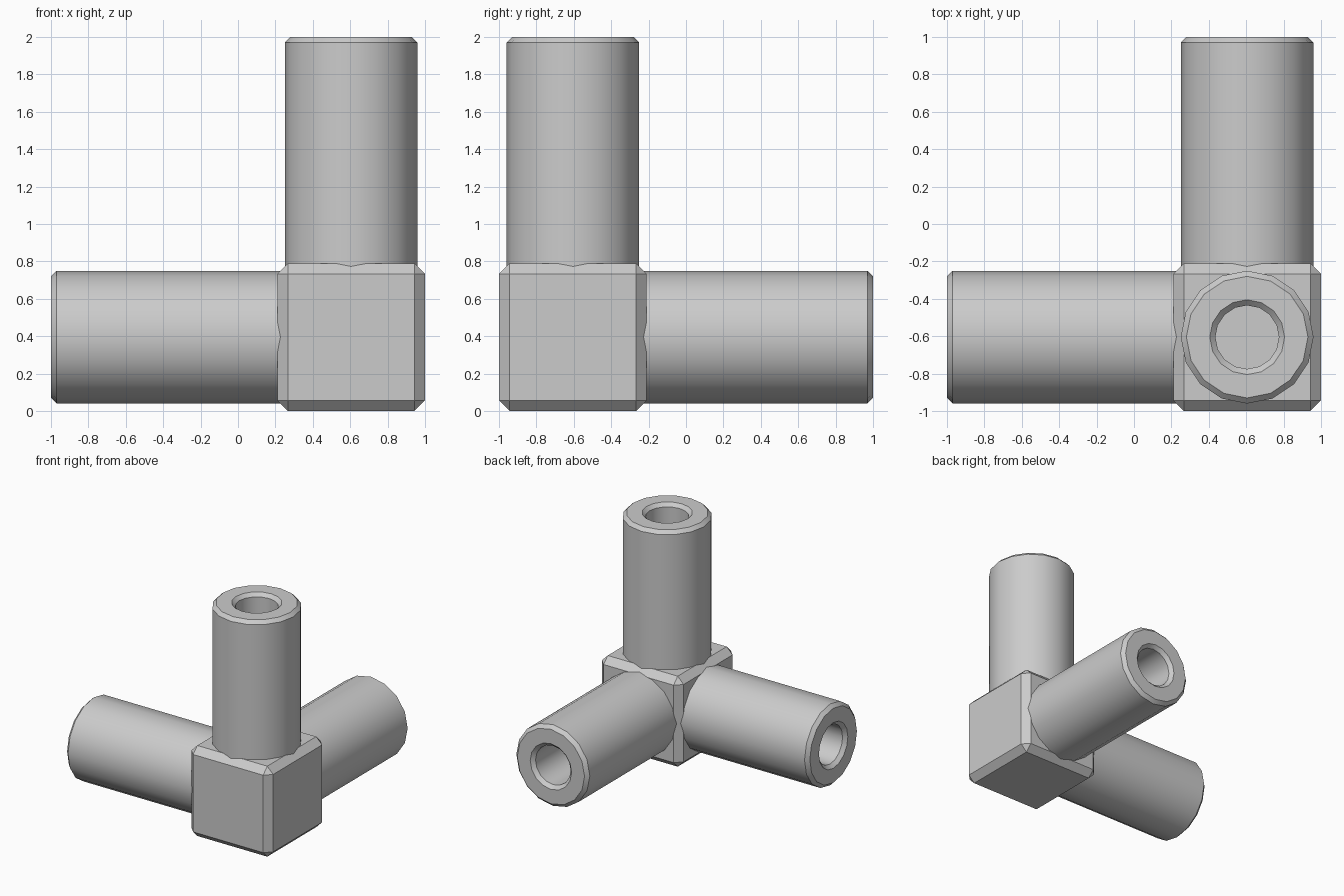
import bpy, bmesh
from math import pi, sin, cos

if "Cube" in bpy.data.objects:
    bpy.data.objects.remove(bpy.data.objects["Cube"])

CENTRE = (0.605, -0.605, 0.395)
HALF = 0.395      # half size of the corner block
REACH = 1.605     # block centre to pipe end
SIDES = 16


def add_object(name, bm):
    bmesh.ops.recalc_face_normals(bm, faces=bm.faces)
    mesh = bpy.data.meshes.new(name)
    bm.to_mesh(mesh)
    bm.free()
    obj = bpy.data.objects.new(name, mesh)
    bpy.context.collection.objects.link(obj)
    obj.location = CENTRE
    bpy.ops.object.select_all(action='DESELECT')
    obj.select_set(True)
    bpy.context.view_layer.objects.active = obj
    bpy.ops.object.shade_smooth_by_angle(angle=pi / 6)
    return obj


def pipe(name, rotation):
    # closed wall profile (radius, height) turned around the pipe axis
    profile = [(0.355, 0.33), (0.355, REACH - 0.03), (0.325, REACH),
               (0.20, REACH), (0.17, REACH - 0.03), (0.17, 0.33)]
    bm = bmesh.new()
    rings = [[bm.verts.new((r * cos(2 * pi * i / SIDES), r * sin(2 * pi * i / SIDES), z))
              for i in range(SIDES)] for r, z in profile]
    for k in range(len(rings)):
        a, b = rings[k], rings[(k + 1) % len(rings)]
        for i in range(SIDES):
            j = (i + 1) % SIDES
            bm.faces.new((a[i], a[j], b[j], b[i]))
    add_object(name, bm).rotation_euler = rotation


# chamfered corner block
bm = bmesh.new()
bmesh.ops.create_cube(bm, size=2 * HALF)
bmesh.ops.bevel(bm, geom=bm.edges[:], offset=0.057, segments=1,
                affect='EDGES', profile=0.5)
add_object("corner_block", bm)

# three hollow pipes, floored by the block faces
pipe("upright_pipe", (0, 0, 0))
pipe("left_pipe", (0, -pi / 2, 0))
pipe("back_pipe", (-pi / 2, 0, 0))
